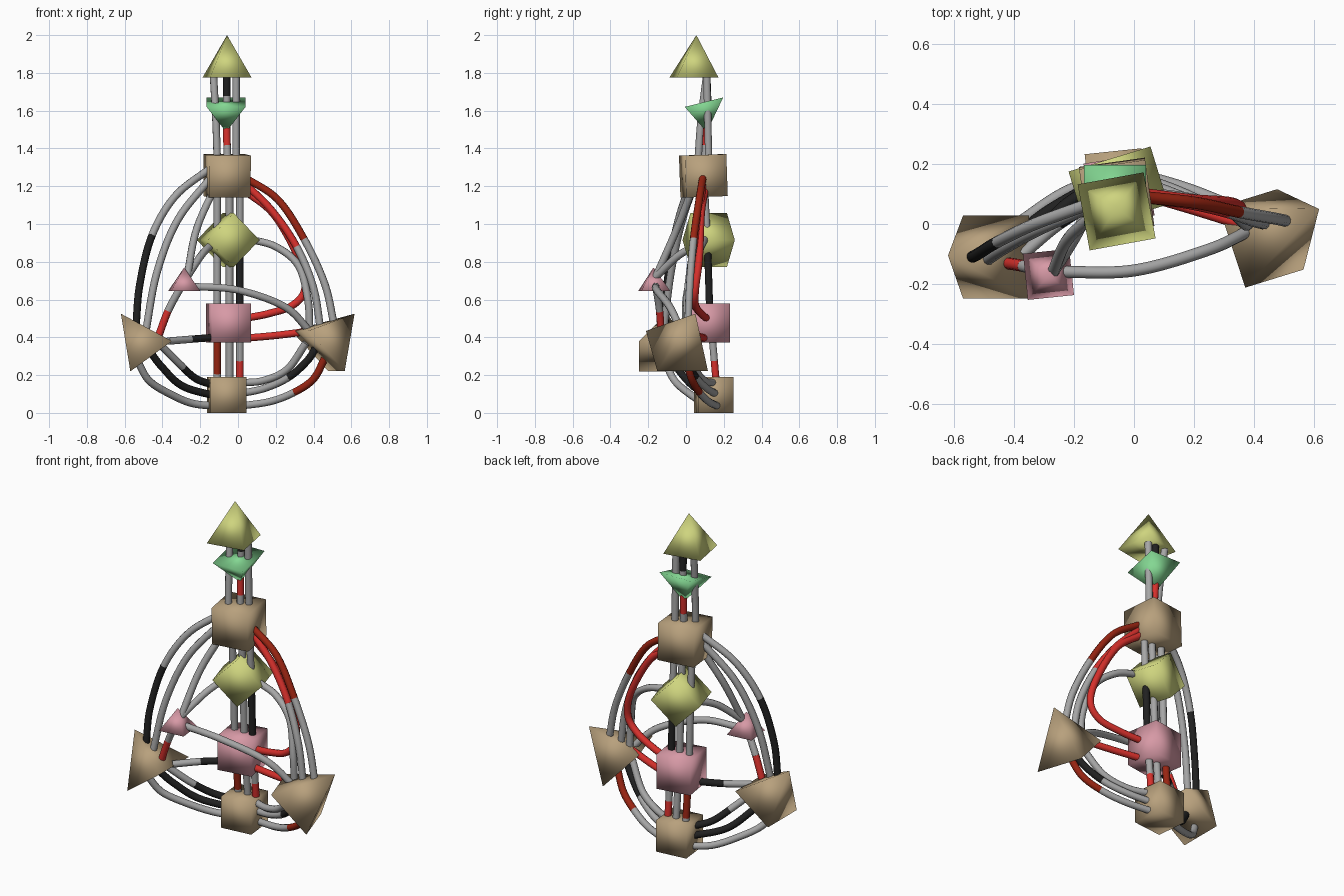
import bpy, math
from mathutils import Vector, Euler

if "Cube" in bpy.data.objects:
    bpy.data.objects.remove(bpy.data.objects["Cube"])

def mat(name, r, g, b):
    m = bpy.data.materials.new(name)
    m.diffuse_color = (r, g, b, 1)
    m.use_nodes = True
    m.node_tree.nodes["Principled BSDF"].inputs["Base Color"].default_value = m.diffuse_color
    return m

TAN = mat("tan", .48, .355, .205)
YELLOW = mat("pale yellow", .62, .66, .21)
PINK = mat("pink", .68, .32, .38)
GREEN = mat("mint green", .23, .68, .29)
GREY = mat("grey", .38, .38, .38)
BLACK = mat("black", .015, .015, .015)
RED = mat("red", .68, .03, .025)
DARK = mat("dark red", .32, .018, .006)

def solid(name, verts, faces, m):
    me = bpy.data.meshes.new(name)
    me.from_pydata([tuple(v) for v in verts], [], faces)
    me.materials.append(m)
    for p in me.polygons:
        p.use_smooth = True
    ob = bpy.data.objects.new(name, me)
    bpy.context.collection.objects.link(ob)
    return ob

def cube(name, loc, size, rot, m):
    e = Euler([math.radians(a) for a in rot]).to_matrix()
    h = size / 2
    v = [Vector(loc) + e @ Vector((x, y, z)) for z in (-h, h)
         for x, y in ((-h, -h), (h, -h), (h, h), (-h, h))]
    solid(name, v, [(3, 2, 1, 0), (4, 5, 6, 7)] +
          [(i, (i + 1) % 4, (i + 1) % 4 + 4, i + 4) for i in range(4)], m)

def pyramid(name, centre, u, v, apex, m):
    """Square base spanned by half-edge vectors u and v, plus an apex."""
    c, u, v, a = map(Vector, (centre, u, v, apex))
    if u.cross(v).dot(a - c) < 0:
        u, v = v, u
    solid(name, [c - u - v, c + u - v, c + u + v, c - u + v, a],
          [(3, 2, 1, 0)] + [(i, (i + 1) % 4, 4) for i in range(4)], m)

def path(pts, n=10):
    """Catmull-Rom samples through the points."""
    p = [Vector(q) for q in pts]
    p = [2 * p[0] - p[1]] + p + [2 * p[-1] - p[-2]]
    out = []
    for i in range(1, len(p) - 2):
        a, b, c, d = p[i - 1:i + 3]
        for k in range(n):
            t = k / n
            out.append(.5 * (2 * b + (c - a) * t + (2 * a - 5 * b + 4 * c - d) * t * t
                             + (3 * b - a - 3 * c + d) * t ** 3))
    return out + [p[-2]]

def tube(name, pts, *bands):
    """Tube through pts; bands are (material, end fraction of the path)."""
    bands = bands or ((GREY, 1),)
    cu = bpy.data.curves.new(name, 'CURVE')
    cu.dimensions = '3D'
    cu.bevel_depth = .02
    cu.bevel_resolution = 3
    cu.use_fill_caps = True
    for m, _ in bands:
        cu.materials.append(m)
    s = path(pts)
    start = 0
    for i, (m, end) in enumerate(bands):
        stop = round(end * (len(s) - 1))
        sp = cu.splines.new('POLY')
        sp.points.add(stop - start)
        for q, co in zip(sp.points, s[start:stop + 1]):
            q.co = (*co, 1)
        sp.use_smooth = True
        sp.material_index = i
        start = stop
    ob = bpy.data.objects.new(name, cu)
    bpy.context.collection.objects.link(ob)

# --- solids along the central column ---
pyramid("top_pyramid", (-.058, .042, 1.775), (.11, .02, 0), (-.02, .11, 0), (-.058, .055, 2), YELLOW)
pyramid("inverted_pyramid", (-.063, .095, 1.645), (.103, 0, 0), (0, .102, .025), (-.063, .11, 1.487), GREEN)
cube("upper_cube", (-.058, .092, 1.255), .222, (2, 0, 8), TAN)
cube("tilted_cube", (-.052, .12, .915), .202, (0, 45, 17), YELLOW)
cube("middle_cube", (-.05, .115, .475), .207, (0, 0, 9), PINK)
cube("bottom_cube", (-.06, .148, .095), .19, (0, 0, 6), TAN)

# --- side pyramids ---
pyramid("small_pyramid", (-.285, -.168, .645), (.077, .008, 0), (-.008, .077, 0), (-.285, -.172, .77), PINK)
pyramid("left_pyramid", (-.46, -.11, .30), (.11, 0, .08), (0, .138, 0), (-.62, -.105, .525), TAN)
pyramid("right_pyramid", (.424, -.048, .328), (.044, -.134, 0), (.097, .03, -.106), (.617, .05, .525), TAN)

# --- upper column tubes ---
tube("top_tube_left", [(-.13, .11, 1.79), (-.117, .08, 1.55), (-.11, .065, 1.35)])
tube("top_tube_middle", [(-.06, .11, 1.79), (-.06, .115, 1.65), (-.06, .11, 1.5), (-.055, .1, 1.33)],
     (BLACK, .27), (GREY, .6), (RED, .82), (GREY, 1))
tube("top_tube_right", [(-.01, .11, 1.79), (-.01, .12, 1.35)])

# --- central column tubes ---
for i, x in enumerate((-.11, -.045, .01)):
    tube(f"column_tube_{i}", [(x, .1, 1.16), (x, .115, .85), (x, .125, .55)],
         *(((GREY, .5), (BLACK, 1)) if i == 2 else ((GREY, 1),)))
    tube(f"lower_column_tube_{i}", [(x, .14, .39), (x, .16, .16)],
         *(((DARK, .8), (GREY, 1)), ((GREY, 1),), ((GREY, .5), (RED, 1)))[i])

# --- upper cube to the left pyramid ---
tube("left_arc_outer", [(-.14, .07, 1.3), (-.33, 0, 1.15), (-.455, -.06, .94),
                        (-.52, -.1, .68), (-.54, -.11, .46)], (GREY, .5), (BLACK, 1))
tube("left_arc_middle", [(-.14, .06, 1.25), (-.32, -.02, 1.02), (-.43, -.08, .74), (-.49, -.12, .42)])

# --- tubes meeting at the small pyramid ---
tube("small_pyramid_upper_tube", [(-.12, .04, 1.2), (-.22, -.05, .97), (-.27, -.16, .72)])
tube("small_pyramid_lower_tube", [(-.3, -.16, .67), (-.37, -.14, .54), (-.43, -.13, .38)],
     (GREY, .5), (RED, 1))
tube("small_pyramid_inner_tube", [(-.13, .1, .9), (-.19, -.03, .84), (-.27, -.16, .72)])

# --- small pyramid and tilted cube to the right pyramid ---
tube("cross_tube", [(-.25, -.16, .67), (0, -.155, .65), (.25, -.085, .56), (.39, -.02, .42)])
tube("tilted_cube_tube", [(.06, .1, .92), (.2, .08, .88), (.32, .04, .78), (.37, 0, .6), (.38, 0, .42)])

# --- upper cube to the right pyramid and middle cube ---
tube("right_arc_outer", [(.03, .09, 1.25), (.21, .07, 1.13), (.35, .04, .92),
                         (.46, .02, .68), (.51, .01, .46)], (DARK, .5), (GREY, 1))
tube("right_arc_inner", [(.03, .09, 1.22), (.18, .07, 1.07), (.31, .04, .88),
                         (.4, .01, .66), (.44, 0, .42)], (RED, .5), (GREY, 1))
tube("red_loop", [(.03, .1, 1.18), (.19, .08, 1.05), (.32, .07, .82), (.355, .05, .66),
                  (.29, .05, .57), (.16, .08, .525), (.03, .11, .5)], (RED, 1))

# --- side pyramids to the middle cube ---
tube("left_strut", [(-.37, -.1, .38), (-.25, 0, .39), (-.12, .08, .4)], (GREY, .5), (BLACK, 1))
tube("right_strut", [(.03, .1, .395), (.2, .05, .41), (.36, 0, .43)], (RED, 1))

# --- side pyramids to the bottom cube ---
tube("left_base_outer", [(-.53, -.11, .27), (-.47, -.06, .17), (-.36, .02, .1), (-.24, .1, .05), (-.1, .16, .035)])
tube("left_base_middle", [(-.47, -.11, .33), (-.4, -.05, .24), (-.29, .04, .14), (-.1, .15, .085)], (BLACK, 1))
tube("left_base_inner", [(-.42, -.11, .37), (-.31, -.02, .26), (-.22, .07, .18), (-.1, .14, .14)],
     (GREY, .4), (BLACK, 1))
tube("right_base_outer", [(0, .17, .035), (.17, .12, .06), (.3, .07, .11), (.4, .03, .18), (.46, 0, .29)],
     (GREY, .5), (DARK, 1))
tube("right_base_middle", [(0, .16, .1), (.14, .11, .13), (.27, .05, .19), (.37, 0, .28), (.42, -.02, .36)],
     (GREY, .5), (BLACK, 1))
tube("right_base_inner", [(0, .15, .16), (.13, .1, .17), (.26, .05, .23), (.36, 0, .37)])
